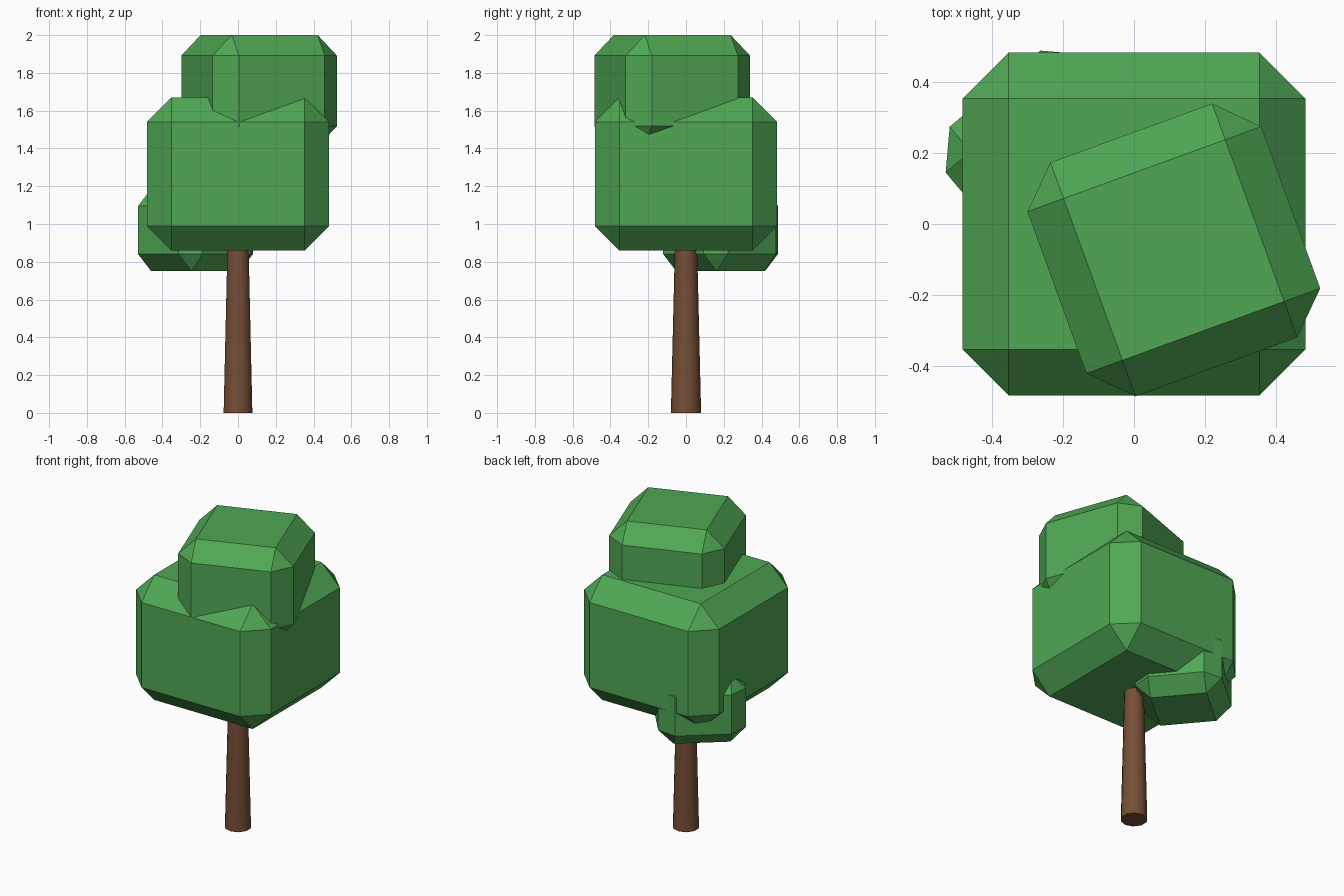
import bpy
import math

cube = bpy.data.objects.get("Cube")
if cube:
    bpy.data.objects.remove(cube, do_unlink=True)


def flat_material(name, color):
    mat = bpy.data.materials.new(name)
    mat.use_nodes = True
    mat.diffuse_color = color
    mat.node_tree.nodes["Principled BSDF"].inputs["Base Color"].default_value = color
    return mat


leaf_green = flat_material("leaf green", (0.08, 0.39, 0.09, 1))
bark_brown = flat_material("bark brown", (0.18, 0.077, 0.037, 1))


def leaf_block(name, center, width, height, bevel, angle):
    """Box of leaves with every edge cut by a flat chamfer."""
    bpy.ops.mesh.primitive_cube_add(size=1, location=center)
    block = bpy.context.object
    block.name = name
    block.scale = (width, width, height)
    bpy.ops.object.transform_apply(location=False, rotation=False, scale=True)
    block.rotation_euler.z = math.radians(angle)
    chamfer = block.modifiers.new("chamfer", 'BEVEL')
    chamfer.width = bevel
    chamfer.segments = 1
    block.data.materials.append(leaf_green)
    return block


# Foliage: large crown, turned block on top, small block low at the back
leaf_block("main_foliage", (0, 0, 1.265), 0.965, 0.81, 0.13, 0)
leaf_block("top_foliage", (0.112, -0.073, 1.705), 0.70, 0.59, 0.108, 20)
leaf_block("low_foliage", (-0.225, 0.183, 0.968), 0.516, 0.436, 0.0915, 40)

# Tapered trunk reaching into the crown
bpy.ops.mesh.primitive_cone_add(vertices=10, radius1=0.08, radius2=0.056,
                                depth=1.0, location=(0, 0, 0.5))
trunk = bpy.context.object
trunk.name = "trunk"
trunk.data.materials.append(bark_brown)
bpy.ops.object.shade_smooth_by_angle(angle=math.radians(50))
